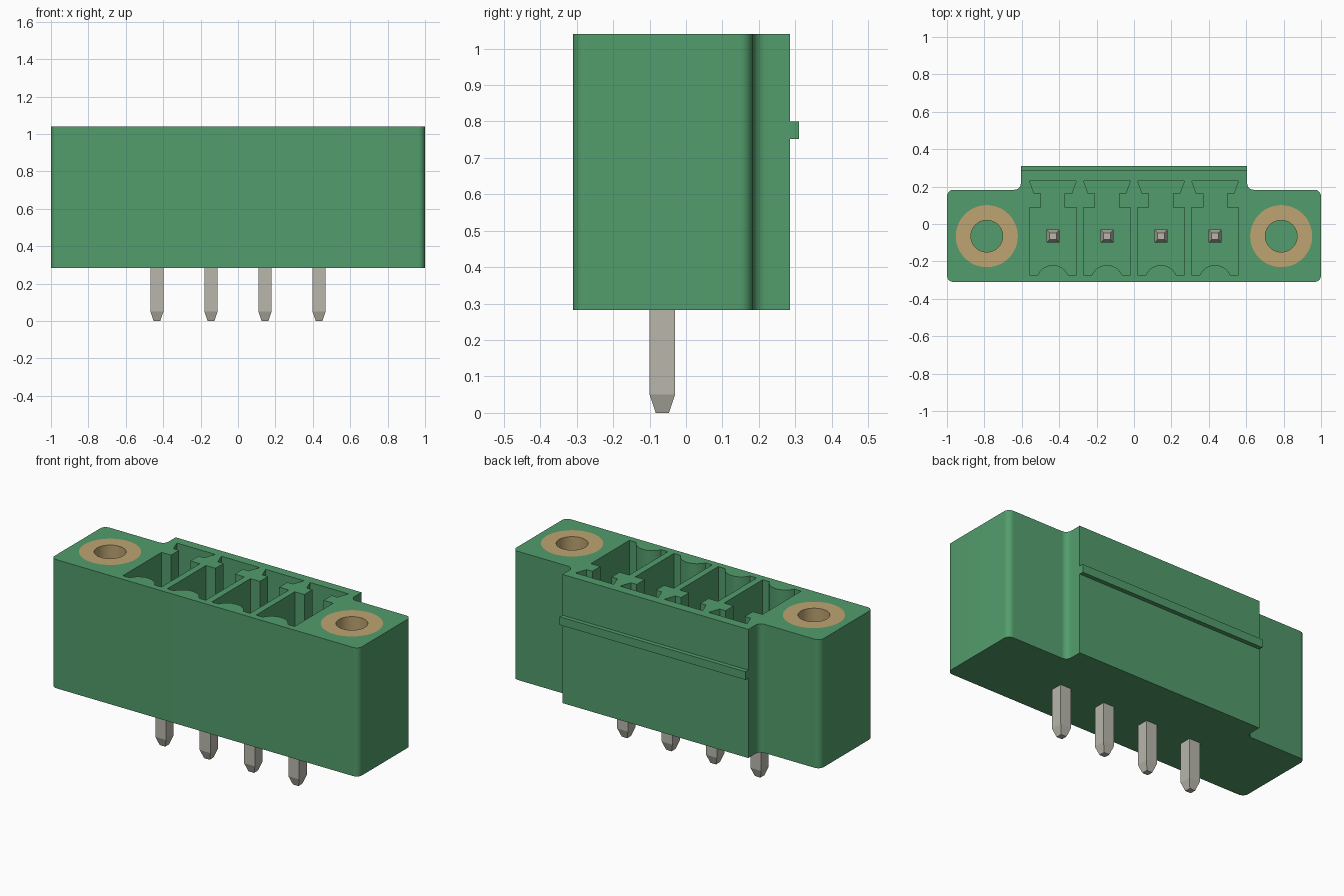
import bpy, bmesh
from math import sin, cos, radians

BASE, TOP = 0.283, 1.04      # housing bottom and top
FLOOR = 0.42                 # bottom of the contact cavities
SCREW_FLOOR = 0.45           # bottom of the threaded inserts
ROW_Y = -0.065               # line of pins and inserts
PITCH = 0.289

cube = bpy.data.objects.get("Cube")
if cube:
    bpy.data.objects.remove(cube, do_unlink=True)


def material(name, rgb):
    mat = bpy.data.materials.new(name)
    mat.use_nodes = True
    mat.diffuse_color = (*rgb, 1)
    mat.node_tree.nodes["Principled BSDF"].inputs["Base Color"].default_value = (*rgb, 1)
    return mat


green = material("green plastic", (0.085, 0.335, 0.15))
brass = material("brass", (0.51, 0.37, 0.165))
tin = material("tinned metal", (0.48, 0.47, 0.41))


def arc(cx, cy, r, start, end, steps=8):
    angles = [radians(start + (end - start) * i / steps) for i in range(steps + 1)]
    return [(cx + r * cos(a), cy + r * sin(a)) for a in angles]


def mirrored(half):
    return half + [(-x, y) for x, y in reversed(half) if x > 1e-5]


def circle(x, y, r, n=48):
    return arc(x, y, r, 0, 360, n)[:-1]


def square(x, y, h):
    return [(x - h, y - h), (x + h, y - h), (x + h, y + h), (x - h, y + h)]


def loft(name, sections, mat, tube=False):
    """Skin a stack of (outline, z) sections; a tube joins last to first."""
    bm = bmesh.new()
    rings = [[bm.verts.new((x, y, z)) for x, y in pts] for pts, z in sections]
    pairs = list(zip(rings, rings[1:]))
    if tube:
        pairs.append((rings[-1], rings[0]))
    else:
        bm.faces.new(rings[0])
        bm.faces.new(rings[-1])
    for low, high in pairs:
        for i in range(len(low)):
            j = (i + 1) % len(low)
            bm.faces.new((low[i], low[j], high[j], high[i]))
    bmesh.ops.recalc_face_normals(bm, faces=bm.faces)
    mesh = bpy.data.meshes.new(name)
    bm.to_mesh(mesh)
    bm.free()
    mesh.materials.append(mat)
    obj = bpy.data.objects.new(name, mesh)
    bpy.context.collection.objects.link(obj)
    return obj


def activate(obj):
    bpy.ops.object.select_all(action="DESELECT")
    obj.select_set(True)
    bpy.context.view_layer.objects.active = obj


def smooth(obj):
    activate(obj)
    bpy.ops.object.shade_smooth_by_angle(angle=radians(30))


def cut(target, cutter):
    cutter.hide_render = True
    mod = target.modifiers.new("cut", "BOOLEAN")
    mod.operation = "DIFFERENCE"
    mod.solver = "EXACT"
    mod.object = cutter
    activate(target)
    bpy.ops.object.modifier_apply(modifier=mod.name)
    bpy.data.objects.remove(cutter, do_unlink=True)


# Housing: flanged block with rounded corners and filleted steps
r = 0.035
step_x, ear_y, back_y = 0.605, 0.183, 0.285
outline = mirrored(
    arc(1 - r, -0.31 + r, r, -90, 0)
    + arc(1 - r, ear_y - r, r, 0, 90)
    + arc(step_x + r, ear_y + r, r, 270, 180)
    + [(step_x, back_y)])
housing = loft("housing", [(outline, BASE), (outline, TOP)], green)

# Keyed contact cavities, each with a rounded bump on the front wall
cavity = mirrored(
    arc(0, -0.309, 0.089, 90, 24.6)
    + [(0.125, -0.272), (0.125, 0.087), (0.063, 0.087),
       (0.063, 0.162), (0.1, 0.162), (0.125, 0.23)])
pin_xs = [(i - 1.5) * PITCH for i in range(4)]
for x in pin_xs:
    shape = [(px + x, py) for px, py in cavity]
    cut(housing, loft("cavity_cutter", [(shape, FLOOR), (shape, TOP + 0.1)], green))

# Pockets and threaded inserts in the flanges
for side, sx in (("left", 0.787), ("right", -0.787)):
    outer, inner = circle(sx, ROW_Y, 0.166), circle(sx, ROW_Y, 0.085)
    cut(housing, loft("pocket_cutter", [(outer, SCREW_FLOOR), (outer, TOP + 0.1)], green))
    insert = loft(side + "_insert", [(outer, SCREW_FLOOR), (outer, TOP),
                                     (inner, TOP), (inner, SCREW_FLOOR)], brass, tube=True)
    smooth(insert)
smooth(housing)

# Latching rib across the back
rib = [(-step_x, back_y), (step_x, back_y), (step_x, 0.31), (-step_x, 0.31)]
loft("back_rib", [(rib, 0.752), (rib, 0.8)], green)

# Square contact pins, tapered at both ends
for i, x in enumerate(pin_xs):
    tip, shaft = square(x, ROW_Y, 0.018), square(x, ROW_Y, 0.035)
    loft(f"pin_{i + 1}", [(tip, 0), (shaft, 0.05), (shaft, 0.79), (tip, 0.84)], tin)
